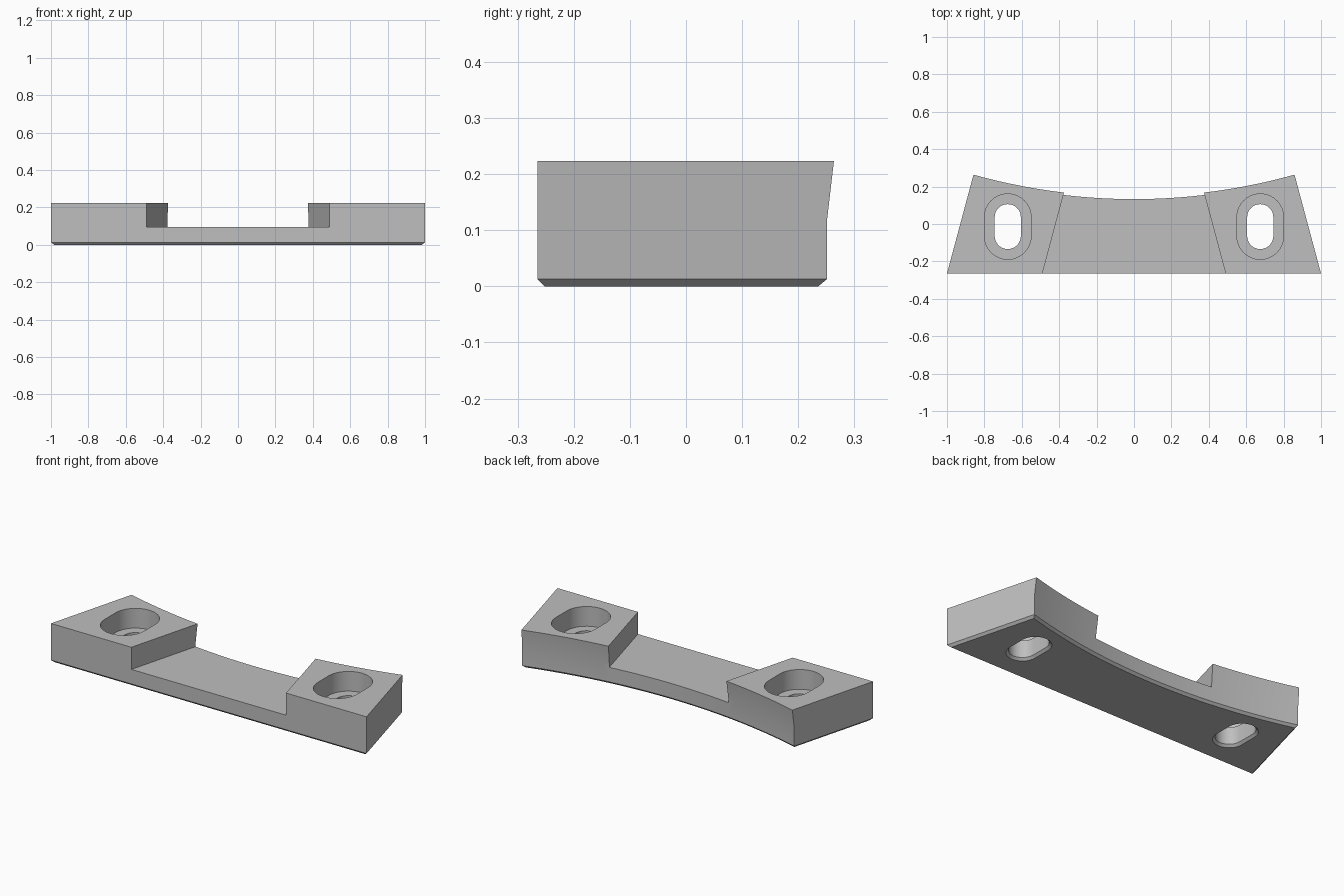
import bpy, bmesh, math

cube = bpy.data.objects.get("Cube")
if cube:
    bpy.data.objects.remove(cube, do_unlink=True)

HEIGHT, FLOOR, CHAMFER, FRONT = 0.223, 0.096, 0.013, -0.265
SLOPE = 0.268          # inward lean of the end walls and notch walls
ARC_R, ARC_Y = 3.19, 0.133
ARC_STEPS = 28

grey = bpy.data.materials.new("light grey")
grey.use_nodes = True
grey.diffuse_color = (0.52, 0.52, 0.52, 1)
grey.node_tree.nodes["Principled BSDF"].inputs["Base Color"].default_value = (0.52, 0.52, 0.52, 1)


def loft(name, rings):
    """Closed solid through rings of equal point count."""
    bm = bmesh.new()
    loops = [[bm.verts.new(p) for p in ring] for ring in rings]
    n = len(loops[0])
    for low, high in zip(loops, loops[1:]):
        for i in range(n):
            j = (i + 1) % n
            bm.faces.new((low[i], low[j], high[j], high[i]))
    bm.faces.new(loops[0][::-1])
    bm.faces.new(loops[-1])
    bmesh.ops.recalc_face_normals(bm, faces=bm.faces)
    mesh = bpy.data.meshes.new(name)
    bm.to_mesh(mesh)
    bm.free()
    mesh.materials.append(grey)
    obj = bpy.data.objects.new(name, mesh)
    bpy.context.collection.objects.link(obj)
    return obj


def arc_y(x, shift):
    return ARC_Y + shift + ARC_R - math.sqrt(ARC_R ** 2 - x * x)


def body_ring(z, inset=0, flare=0):
    """Tapered outline with a concave back edge."""
    def side_x(y):
        return 1 - inset * 1.035 - SLOPE * (y - FRONT)
    shift = flare - inset
    end = 0.86
    for _ in range(10):
        end = side_x(arc_y(end, shift))
    front = FRONT + inset
    pts = [(-side_x(front), front, z), (side_x(front), front, z)]
    for i in range(ARC_STEPS + 1):
        x = end * (1 - 2 * i / ARC_STEPS)
        pts.append((x, arc_y(x, shift), z))
    return pts


def slot_ring(x, z, radius, straight=0.05, steps=16):
    """Rounded slot outline, long in y."""
    pts = []
    for sign in (1, -1):
        for i in range(steps + 1):
            a = math.pi * i / steps
            pts.append((x + sign * radius * math.cos(a),
                        -0.014 + sign * (straight + radius * math.sin(a)), z))
    return pts


def notch_ring(z):
    y0, y1 = FRONT - 0.1, 0.4
    x0, x1 = (0.49 - SLOPE * (y - FRONT) for y in (y0, y1))
    return [(-x0, y0, z), (x0, y0, z), (x1, y1, z), (-x1, y1, z)]


# Main bracket with chamfered underside and flared upper back wall
bracket = loft("bracket", [
    body_ring(0, inset=CHAMFER),
    body_ring(CHAMFER),
    body_ring(0.12),
    body_ring(HEIGHT, flare=0.013),
])

# Central notch and stepped bolt slots
cutters = [loft("notch_cutter", [notch_ring(FLOOR), notch_ring(0.4)])]
for side, x in (("left", 0.675), ("right", -0.675)):
    cutters.append(loft(side + "_slot_cutter", [
        slot_ring(x, -CHAMFER, 0.07 + 2 * CHAMFER),
        slot_ring(x, CHAMFER, 0.07),
        slot_ring(x, 0.11, 0.07),
        slot_ring(x, 0.11, 0.125),
        slot_ring(x, 0.4, 0.125),
    ]))

bpy.ops.object.select_all(action='DESELECT')
bracket.select_set(True)
bpy.context.view_layer.objects.active = bracket
for cutter in cutters:
    cutter.hide_render = True
    mod = bracket.modifiers.new(cutter.name, 'BOOLEAN')
    mod.operation = 'DIFFERENCE'
    mod.solver = 'EXACT'
    mod.object = cutter
    bpy.ops.object.modifier_apply(modifier=mod.name)
    bpy.data.objects.remove(cutter, do_unlink=True)

# Smooth curved walls, crisp edges
bpy.ops.object.shade_smooth_by_angle(angle=math.radians(25))
